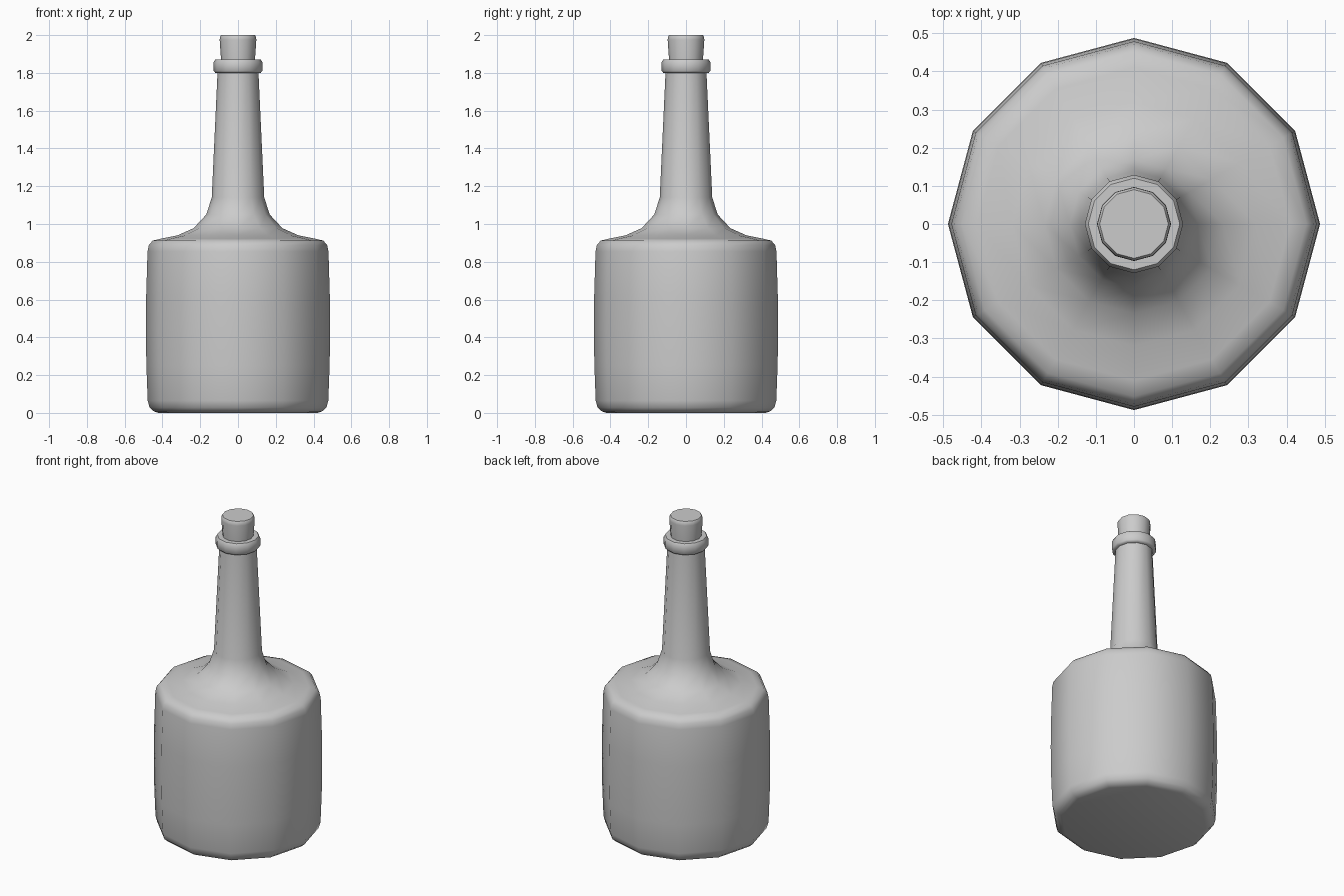
import bpy, bmesh
from math import cos, sin, pi, radians

if "Cube" in bpy.data.objects:
    bpy.data.objects.remove(bpy.data.objects["Cube"])

SIDES = 12


def lathe(name, profile, closed=False):
    """Revolve (radius, z) points around z; caps the ends unless the profile is a loop."""
    bm = bmesh.new()
    rings = [[bm.verts.new((r * cos(2 * pi * i / SIDES), r * sin(2 * pi * i / SIDES), z))
              for i in range(SIDES)] for r, z in profile]
    pairs = list(zip(rings, rings[1:]))
    if closed:
        pairs.append((rings[-1], rings[0]))
    else:
        bm.faces.new(rings[0])
        bm.faces.new(rings[-1])
    for a, b in pairs:
        for i in range(SIDES):
            j = (i + 1) % SIDES
            bm.faces.new((a[i], a[j], b[j], b[i]))
    bmesh.ops.recalc_face_normals(bm, faces=bm.faces)
    mesh = bpy.data.meshes.new(name)
    bm.to_mesh(mesh)
    bm.free()
    obj = bpy.data.objects.new(name, mesh)
    bpy.context.collection.objects.link(obj)
    bpy.ops.object.select_all(action='DESELECT')
    obj.select_set(True)
    bpy.context.view_layer.objects.active = obj
    bpy.ops.object.shade_smooth_by_angle(angle=radians(50))
    return obj


# Bulging body, sloped shoulder and tapering neck
lathe("bottle", [
    (0.42, 0.0), (0.445, 0.008), (0.468, 0.028), (0.478, 0.065),
    (0.485, 0.25), (0.488, 0.45), (0.486, 0.62), (0.479, 0.855),
    (0.472, 0.888), (0.452, 0.912), (0.41, 0.922),
    (0.32, 0.94), (0.235, 0.978), (0.168, 1.05), (0.139, 1.14),
    (0.108, 1.81), (0.105, 1.84)])

# Raised ring around the mouth
lathe("lip_ring", [
    (0.10, 1.80), (0.12, 1.80), (0.129, 1.81), (0.129, 1.857),
    (0.12, 1.872), (0.09, 1.872)], closed=True)

# Stopper, slightly wider at the top
lathe("cork", [(0.087, 1.82), (0.09, 1.872), (0.097, 1.975), (0.096, 1.99), (0.09, 2.0)])
